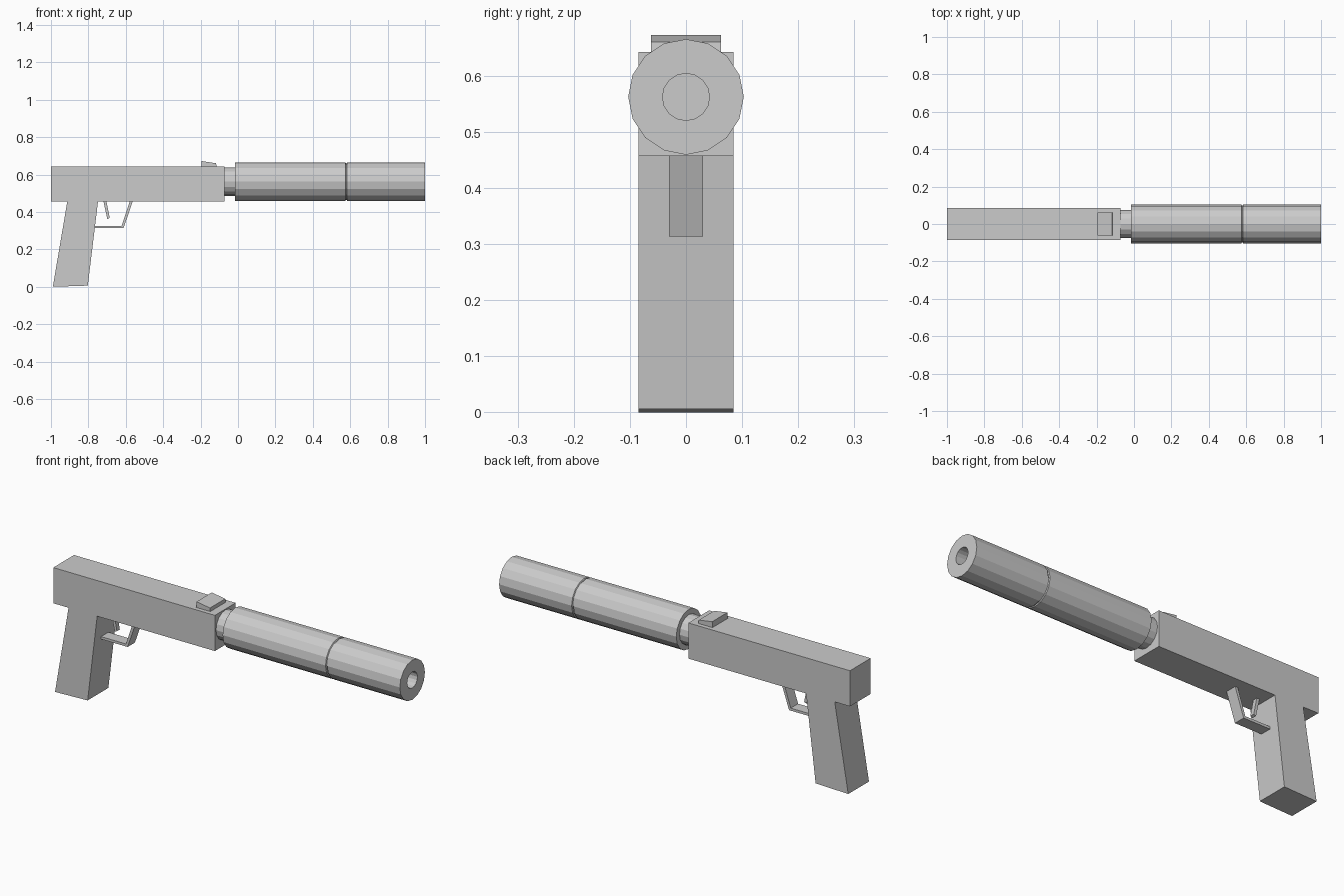
import bpy, bmesh, math

if "Cube" in bpy.data.objects:
    bpy.data.objects.remove(bpy.data.objects["Cube"])

AXIS_Z = 0.562  # height of the barrel axis


def extrude_profile(name, pts, half):
    """Extrude an x-z outline across y, symmetric about y = 0."""
    bm = bmesh.new()
    face = bm.faces.new([bm.verts.new((x, -half, z)) for x, z in pts])
    ext = bmesh.ops.extrude_face_region(bm, geom=[face])
    moved = [v for v in ext["geom"] if isinstance(v, bmesh.types.BMVert)]
    bmesh.ops.translate(bm, verts=moved, vec=(0, 2 * half, 0))
    return finish(name, bm)


def lathe_x(name, profile, sides):
    """Spin (x, radius) points around the barrel axis; radius 0 closes an end."""
    bm = bmesh.new()
    rings = []
    for x, r in profile:
        n = sides if r else 1
        rings.append([bm.verts.new((x, r * math.sin(a), AXIS_Z + r * math.cos(a)))
                      for a in (2 * math.pi * i / n for i in range(n))])
    for a, b in zip(rings, rings[1:]):
        for i in range(sides):
            j = (i + 1) % sides
            loop = [a[i % len(a)], a[j % len(a)], b[j % len(b)], b[i % len(b)]]
            bm.faces.new(list(dict.fromkeys(loop)))
    return finish(name, bm)


def finish(name, bm):
    bmesh.ops.recalc_face_normals(bm, faces=bm.faces)
    mesh = bpy.data.meshes.new(name)
    bm.to_mesh(mesh)
    bm.free()
    obj = bpy.data.objects.new(name, mesh)
    bpy.context.collection.objects.link(obj)
    return obj


# Slide and raked grip
extrude_profile("slide", [(-1, 0.457), (-0.073, 0.457), (-0.073, 0.642), (-1, 0.642)], 0.085)
extrude_profile("grip", [(-0.99, 0), (-0.803, 0.006), (-0.748, 0.46), (-0.912, 0.46)], 0.085)

# Wedge-shaped front sight
extrude_profile("front_sight", [(-0.196, 0.64), (-0.115, 0.64), (-0.117, 0.66), (-0.194, 0.672)], 0.0625)

# Bent trigger guard strip and trigger
extrude_profile("trigger_guard", [(-0.77, 0.313), (-0.612, 0.313), (-0.562, 0.46),
                                  (-0.577, 0.46), (-0.622, 0.326), (-0.77, 0.326)], 0.03)
extrude_profile("trigger", [(-0.72, 0.46), (-0.704, 0.46), (-0.686, 0.368), (-0.699, 0.363)], 0.012)

# Barrel stub joining slide and tube
lathe_x("barrel", [(-0.09, 0), (-0.09, 0.076), (0.0, 0.076), (0.0, 0)], 16)

# Muzzle tube with a narrow seam groove and a bore
R = 0.103
lathe_x("muzzle_tube", [(-0.016, 0), (-0.016, R), (0.574, R), (0.577, R - 0.005),
                        (0.581, R - 0.005), (0.584, R), (1, R),
                        (1, 0.042), (0.6, 0.042), (0.6, 0)], 16)
